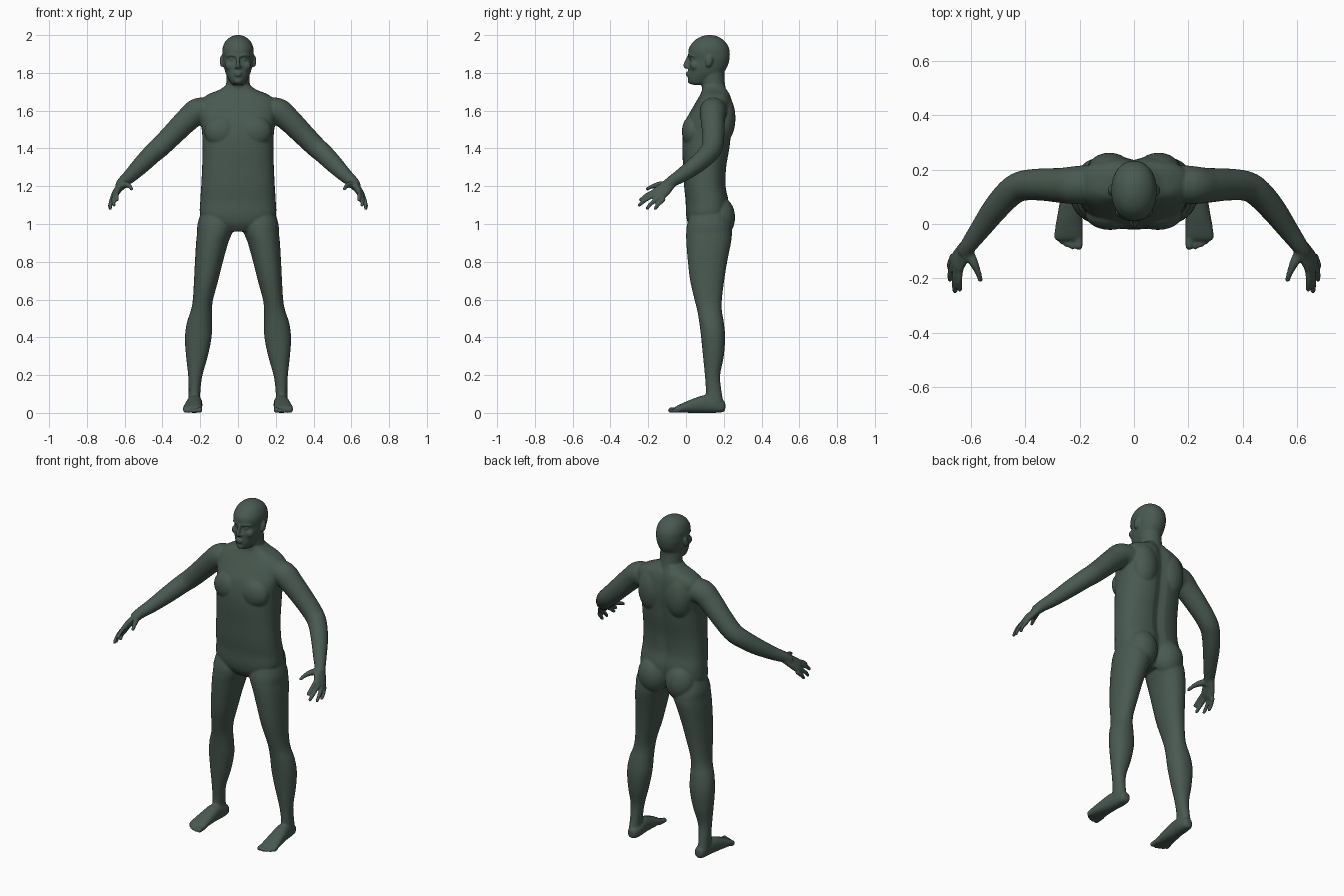
import bpy, bmesh, math
from mathutils import Vector, Matrix

bm = bmesh.new()
UP = Vector((0, 0, 1))


def spline(rows, steps):
    """Catmull-Rom interpolation of parameter rows."""
    out = []
    for i in range(len(rows) - 1):
        p0, p1 = rows[max(i - 1, 0)], rows[i]
        p2, p3 = rows[i + 1], rows[min(i + 2, len(rows) - 1)]
        for k in range(steps):
            t = k / steps
            out.append([0.5 * (2 * b + (c - a) * t + (2 * a - 5 * b + 4 * c - d) * t * t
                               + (3 * b - a - 3 * c + d) * t ** 3)
                        for a, b, c, d in zip(p0, p1, p2, p3)])
    return out + [list(rows[-1])]


def loft(rows, side, normal=None, p=2.0, groove=0.0, n=40, steps=5):
    """Skin rings (x, y, z, radius along side, other radius) along a path."""
    rows = spline(rows, steps)
    pts = [Vector(r[:3]) for r in rows]
    rings = []
    for i, r in enumerate(rows):
        tan = normal or (pts[min(i + 1, len(pts) - 1)] - pts[max(i - 1, 0)]).normalized()
        v = tan.cross(Vector(side)).normalized()
        u = v.cross(tan)
        ring = []
        for k in range(n):
            a = 2 * math.pi * k / n
            c, s = math.cos(a), math.sin(a)
            co = pts[i] + u * math.copysign(abs(c) ** (2 / p), c) * r[3] \
                + v * math.copysign(abs(s) ** (2 / p), s) * r[4]
            if groove and s > 0:      # spine furrow
                co.y -= groove * math.exp(-(co.x / 0.03) ** 2)
            ring.append(bm.verts.new(co))
        rings.append(ring)
    for a, b in zip(rings, rings[1:]):
        for k in range(n):
            bm.faces.new((a[k], a[(k + 1) % n], b[(k + 1) % n], b[k]))
    bm.faces.new(rings[0])
    bm.faces.new(rings[-1])


def slices(rows, **kw):
    """Horizontal slices (z, x min, x max, y front, y back)."""
    loft([((a + b) / 2, (f + k) / 2, z, abs(b - a) / 2, (k - f) / 2)
          for z, a, b, f, k in rows], (1, 0, 0), UP, **kw)


def ball(center, size, tilt=0):
    m = Matrix.Translation(center) @ Matrix.Rotation(tilt, 4, 'X') @ Matrix.Diagonal((*size, 1))
    bmesh.ops.create_uvsphere(bm, u_segments=24, v_segments=16, radius=1, matrix=m)


def digit(points, radii, s):
    rows = [(s * x, y, z, r, r) for (x, y, z), r in zip(points, radii)]
    loft(rows, (0.3, 0.1, 1), n=16)
    ball(rows[-1][:3], (radii[-1],) * 3)


# torso with spine furrow
torso = [(.96, .08, .04, .18), (1.0, .16, .012, .21), (1.05, .20, 0, .225),
         (1.12, .20, -.002, .228), (1.2, .195, -.01, .213), (1.3, .19, -.015, .216),
         (1.4, .188, -.02, .233), (1.48, .19, -.016, .242), (1.55, .20, 0, .25),
         (1.6, .205, .026, .25), (1.65, .20, .055, .245), (1.685, .16, .075, .235),
         (1.71, .10, .085, .222), (1.73, .07, .087, .212)]
slices([(z, -w, w, f, k) for z, w, f, k in torso], p=2.5, groove=0.016)

# neck
slices([(1.66, -.075, .075, .10, .225), (1.72, -.064, .064, .085, .21),
        (1.78, -.062, .062, .075, .203), (1.84, -.06, .06, .07, .205)])

# head
head = [(1.737, .026, .035, .09), (1.747, .038, .02, .125), (1.77, .052, .011, .165),
        (1.80, .066, .012, .198), (1.835, .075, .013, .22), (1.872, .081, .021, .23),
        (1.90, .083, .012, .232), (1.93, .082, .015, .228), (1.96, .071, .034, .212),
        (1.98, .054, .056, .19), (1.994, .032, .085, .165), (2.0, .012, .108, .14)]
slices([(z, -w, w, f, k) for z, w, f, k in head], p=2.15)

# nose and lips
loft([(0, .018, 1.89, .008, .01), (0, .006, 1.862, .009, .012),
      (0, -.002, 1.838, .012, .013), (0, .006, 1.826, .01, .008)], (1, 0, 0), n=20)
ball((0, .008, 1.799), (.022, .011, .006))
ball((0, .009, 1.787), (.02, .011, .006))
ball((0, .022, 1.758), (.022, .014, .016))

leg = [(1.08, .03, .19, .03, .21), (1.0, .02, .214, .006, .238), (.95, .032, .217, .001, .243),
       (.9, .052, .222, .002, .238), (.8, .08, .228, .01, .218), (.7, .105, .233, .022, .202),
       (.6, .132, .239, .045, .19), (.54, .138, .25, .06, .19), (.48, .138, .27, .07, .2),
       (.4, .14, .281, .08, .207), (.3, .16, .275, .09, .2), (.2, .188, .264, .1, .181),
       (.12, .199, .261, .105, .187), (.05, .2, .263, .1, .2)]
foot = [(.225, .208, .036, .016, .02), (.225, .195, .035, .029, .031),
        (.226, .15, .041, .037, .041), (.23, .1, .047, .04, .047), (.235, .04, .038, .045, .038),
        (.239, -.01, .028, .05, .027), (.241, -.045, .02, .052, .019), (.241, -.06, .016, .048, .013)]
arm = [(.13, .15, 1.595, .07), (.21, .143, 1.597, .07), (.27, .142, 1.55, .064),
       (.34, .145, 1.48, .059), (.41, .14, 1.41, .055), (.455, .115, 1.37, .052),
       (.51, .055, 1.315, .047), (.565, -.02, 1.26, .038), (.605, -.075, 1.225, .031),
       (.625, -.105, 1.2, .028)]
palm = [(.605, -.075, 1.225, .03, .027), (.63, -.11, 1.19, .039, .021),
        (.65, -.143, 1.16, .043, .018), (.658, -.16, 1.146, .036, .012)]
fingers = [((.637, -.155, 1.178), (.642, -.205, 1.155), (.64, -.24, 1.128)),
           ((.652, -.152, 1.162), (.66, -.21, 1.13), (.657, -.247, 1.1)),
           ((.662, -.138, 1.146), (.675, -.182, 1.11), (.675, -.205, 1.084)),
           ((.664, -.116, 1.134), (.677, -.148, 1.102), (.677, -.163, 1.082))]
toes = [(.203, -.081, .0145), (.226, -.083, .011), (.246, -.076, .0105),
        (.264, -.066, .01), (.28, -.052, .01)]

for s in (-1, 1):
    # eye, brow, cheek, nostril, ear
    ball((s * .031, .036, 1.872), (.015, .015, .009))
    loft([(s * .012, .017, 1.889, .007, .008), (s * .035, .024, 1.894, .007, .009),
          (s * .058, .045, 1.888, .006, .008)], (0, 0, 1), n=16)
    ball((s * .042, .047, 1.838), (.028, .025, .026))
    ball((s * .012, .012, 1.831), (.008, .012, .008))
    ball((s * .086, .123, 1.862), (.011, .018, .032), -0.25)
    # chest, shoulder blade, buttock
    ball((s * .088, .035, 1.49), (.09, .057, .085))
    ball((s * .09, .198, 1.56), (.082, .064, .13))
    ball((s * .092, .178, 1.035), (.09, .082, .11))
    # leg, foot, toes
    slices([(z, s * a, s * b, f, k) for z, a, b, f, k in leg], p=2.15)
    loft([(s * r[0], *r[1:]) for r in foot], (1, 0, 0), Vector((0, -1, 0)), p=2.3)
    for x, y, r in toes:
        digit([(x, -.03, r + .003), (x, (y - .03) / 2, r + .002), (x, y, r)], (r, r, r), s)
    # arm, palm, fingers, thumb
    loft([(s * x, y, z, r, r) for x, y, z, r in arm], (0, 0.6, 1))
    loft([(s * r[0], *r[1:]) for r in palm], (s * .3, .5, -.45))
    for f in fingers:
        digit(f, (.0125, .011, .0095), s)
    digit([(.61, -.1, 1.208), (.59, -.14, 1.208), (.574, -.175, 1.2), (.564, -.205, 1.186)],
          (.02, .017, .012, .0095), s)

# fuse everything into one smooth skin
bmesh.ops.recalc_face_normals(bm, faces=bm.faces)
mesh = bpy.data.meshes.new("body")
bm.to_mesh(mesh)
bm.free()
body = bpy.data.objects.new("body", mesh)
bpy.context.collection.objects.link(body)
skin = body.modifiers.new("fuse", 'REMESH')
skin.mode = 'VOXEL'
skin.voxel_size = 0.0055
skin.use_smooth_shade = True
soft = body.modifiers.new("soften", 'SMOOTH')
soft.factor = 0.5
soft.iterations = 5

mat = bpy.data.materials.new("dark_green_grey")
mat.diffuse_color = (0.065, 0.1, 0.08, 1)
mesh.materials.append(mat)
